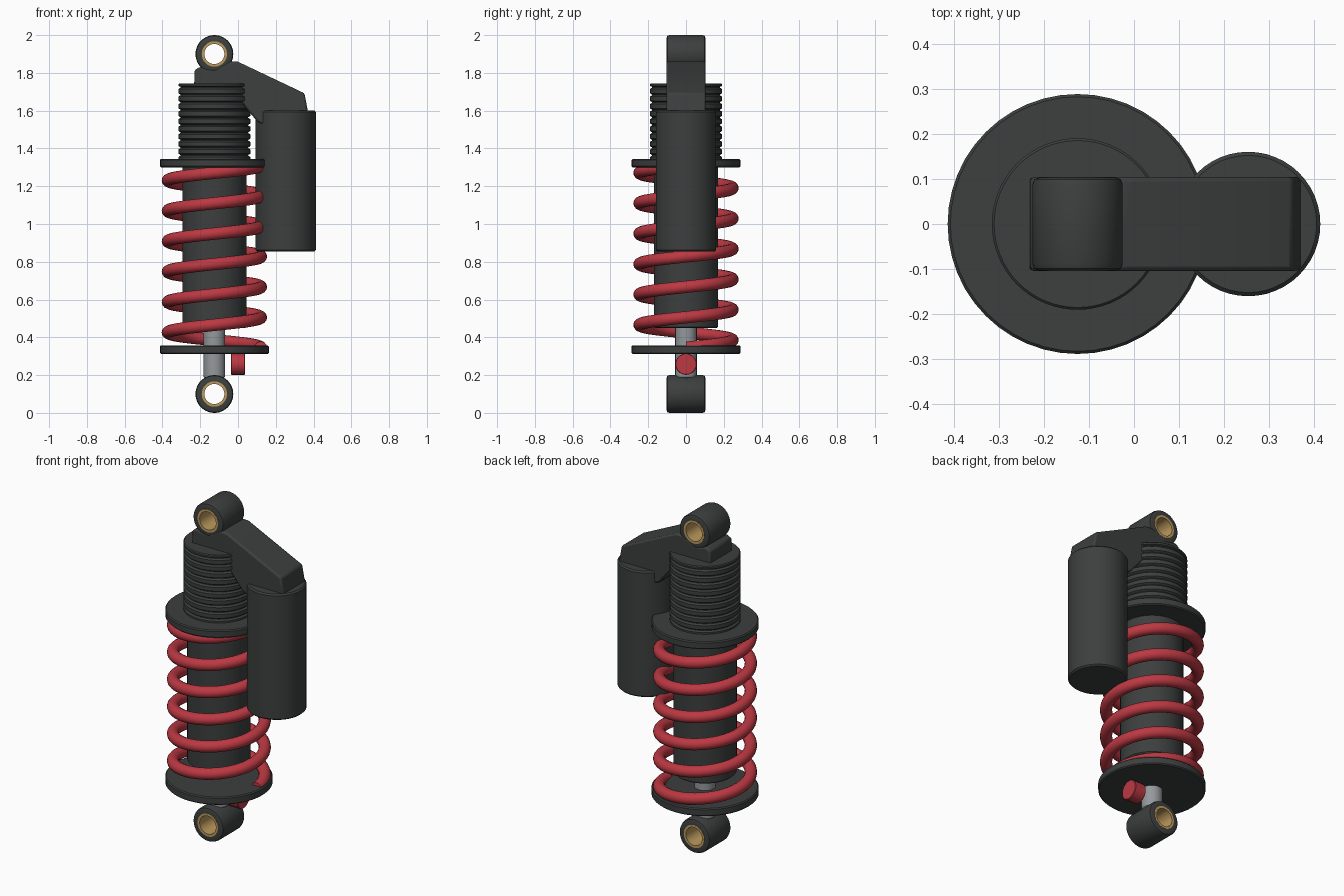
import bpy, bmesh
from math import sin, cos, pi, radians
from mathutils import Vector

if "Cube" in bpy.data.objects:
    bpy.data.objects.remove(bpy.data.objects["Cube"])

AX = -0.125  # x of the damper axis


def material(name, rgb):
    m = bpy.data.materials.new(name)
    m.diffuse_color = (*rgb, 1)
    m.use_nodes = True
    m.node_tree.nodes["Principled BSDF"].inputs["Base Color"].default_value = m.diffuse_color
    return m


DARK = material("dark_metal", (0.045, 0.05, 0.048))
RED = material("red_paint", (0.5, 0.04, 0.055))
GOLD = material("brass", (0.5, 0.32, 0.11))
STEEL = material("steel", (0.3, 0.32, 0.33))


def finish(name, bm, mat, angle=35):
    bmesh.ops.remove_doubles(bm, verts=bm.verts, dist=1e-5)
    bmesh.ops.recalc_face_normals(bm, faces=bm.faces)
    me = bpy.data.meshes.new(name)
    bm.to_mesh(me)
    bm.free()
    me.materials.append(mat)
    ob = bpy.data.objects.new(name, me)
    bpy.context.collection.objects.link(ob)
    bpy.ops.object.select_all(action='DESELECT')
    ob.select_set(True)
    bpy.context.view_layer.objects.active = ob
    bpy.ops.object.shade_smooth_by_angle(angle=radians(angle))
    return ob


def lathe(name, profile, center, mat, axis='Z', closed=False, seg=48):
    """Revolve (radius, height) points about an axis through center."""
    bm = bmesh.new()
    rings = []
    for i in range(seg):
        a = 2 * pi * i / seg
        ring = []
        for r, h in profile:
            u, v = r * cos(a), r * sin(a)
            p = {'Z': (u, v, h), 'Y': (u, h, v), 'X': (h, u, v)}[axis]
            ring.append(bm.verts.new(Vector(center) + Vector(p)))
        rings.append(ring)
    n = len(profile)
    for i in range(seg):
        a, b = rings[i], rings[(i + 1) % seg]
        for j in range(n if closed else n - 1):
            k = (j + 1) % n
            if profile[j][0] == 0:
                bm.faces.new((a[j], a[k], b[k]))
            elif profile[k][0] == 0:
                bm.faces.new((a[j], a[k], b[j]))
            else:
                bm.faces.new((a[j], a[k], b[k], b[j]))
    return finish(name, bm, mat)


def cylinder(name, r, z0, z1, x, mat, c=0.006, seg=48):
    prof = [(0, z0), (r - c, z0), (r, z0 + c), (r, z1 - c), (r - c, z1), (0, z1)]
    return lathe(name, prof, (x, 0, 0), mat, seg=seg)


# Mounting eyes with brass bushings
for tag, z in (("lower", 0.1), ("upper", 1.9)):
    w, r, b = 0.103, 0.1, 0.066
    lathe(tag + "_eye", [(b, -w), (r - 0.015, -w), (r - 0.004, -w + 0.004), (r, -w + 0.015),
                         (r, w - 0.015), (r - 0.004, w - 0.004), (r - 0.015, w), (b, w)],
          (AX, 0, z), DARK, 'Y', True)
    lathe(tag + "_bushing", [(0.053, -0.104), (0.067, -0.104), (0.067, 0.104), (0.053, 0.104)],
          (AX, 0, z), GOLD, 'Y', True)

# Damper shaft, body and spring seats
cylinder("shaft", 0.057, 0.185, 0.6, AX, STEEL)
cylinder("damper_body", 0.17, 0.45, 1.36, AX, DARK)
cylinder("lower_spring_seat", 0.288, 0.312, 0.358, AX, DARK)
cylinder("upper_spring_seat", 0.288, 1.3, 1.345, AX, DARK)

# Threaded collar: evenly spaced ridges
prof = [(0, 1.32), (0.178, 1.32)]
ridges, pitch = 10, 0.04
for i in range(ridges):
    z = 1.325 + i * pitch
    prof += [(0.179, z), (0.19, z + 0.007), (0.19, z + 0.03), (0.179, z + 0.037)]
prof += [(0.179, 1.726), (0.19, 1.73), (0.19, 1.74), (0.185, 1.745), (0, 1.745)]
lathe("threaded_collar", prof, (AX, 0, 0), DARK, seg=64)

# Coil spring: right-handed helix of six turns
bm = bmesh.new()
R, wire, turns, steps, sides = 0.246, 0.033, 6, 48, 14
prev = None
for i in range(turns * steps + 1):
    t = 2 * pi * i / steps
    z = 0.345 + 0.161 * i / steps
    ring = []
    for k in range(sides):
        a = 2 * pi * k / sides
        rr = R + wire * cos(a)
        ring.append(bm.verts.new((AX + rr * cos(t), rr * sin(t), z + wire * sin(a))))
    if prev:
        for k in range(sides):
            m = (k + 1) % sides
            bm.faces.new((prev[k], prev[m], ring[m], ring[k]))
    else:
        bm.faces.new(ring)
    prev = ring
bm.faces.new(prev)
finish("coil_spring", bm, RED)

# Adjuster knob beside the shaft
lathe("adjuster_knob", [(0, -0.037), (0.054, -0.037), (0.057, -0.034), (0.057, 0.034),
                        (0.054, 0.037), (0, 0.037)], (0, 0, 0.258), RED, 'X', seg=20)

# Reservoir
cylinder("reservoir", 0.16, 0.855, 1.6, 0.253, DARK, c=0.008)

# Bridge from the upper eye to the reservoir: side profile extruded across y
outline = [(-0.233, 1.70), (-0.23, 1.815), (-0.2, 1.832), (-0.17, 1.822), (-0.125, 1.818),
           (-0.05, 1.862), (0.0, 1.859), (0.352, 1.692), (0.372, 1.585),
           (0.25, 1.53), (0.125, 1.53), (0.1, 1.545), (0.0, 1.665)]
bm = bmesh.new()
face = bm.faces.new([bm.verts.new((x, -0.104, z)) for x, z in outline])
ext = bmesh.ops.extrude_face_region(bm, geom=[face])
for v in ext["geom"]:
    if isinstance(v, bmesh.types.BMVert):
        v.co.y = 0.104
bridge = finish("bridge", bm, DARK)
bev = bridge.modifiers.new("rounded_edges", 'BEVEL')
bev.width, bev.segments, bev.limit_method = 0.01, 2, 'ANGLE'
